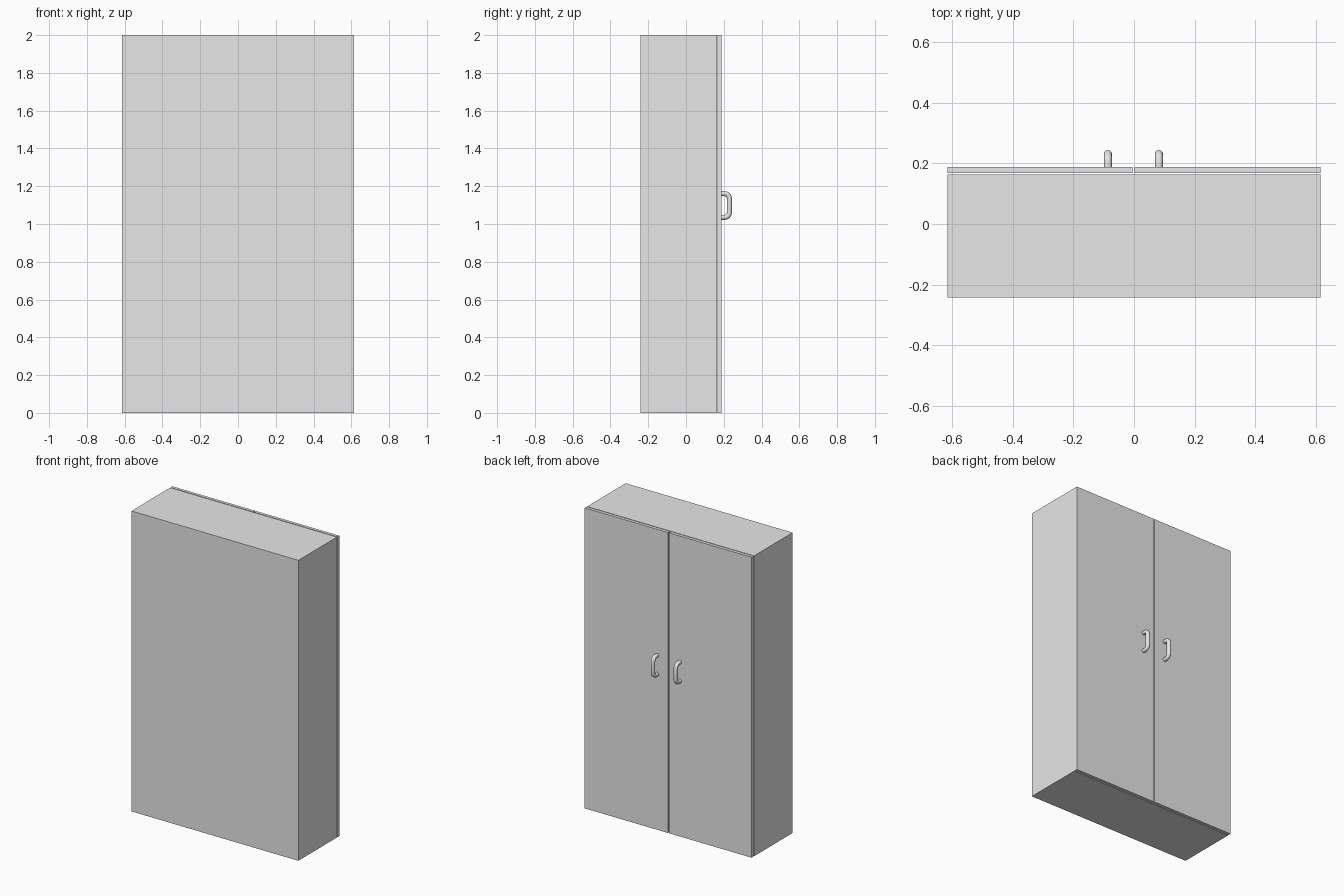
import bpy
import math
from mathutils import Vector

cube = bpy.data.objects.get("Cube")
if cube:
    bpy.data.objects.remove(cube, do_unlink=True)

grey = bpy.data.materials.new("light grey")
grey.use_nodes = True
grey.diffuse_color = (0.8, 0.8, 0.8, 1)
grey.node_tree.nodes["Principled BSDF"].inputs["Base Color"].default_value = (0.8, 0.8, 0.8, 1)


def box(name, low, high):
    """Add a box spanning two opposite corners."""
    low, high = Vector(low), Vector(high)
    bpy.ops.mesh.primitive_cube_add(size=1, location=(low + high) / 2)
    obj = bpy.context.object
    obj.name = name
    obj.scale = high - low
    bpy.ops.object.transform_apply(location=False, rotation=False, scale=True)
    obj.data.materials.append(grey)
    return obj


def handle(name, x, z_low=1.035, z_high=1.161, y_door=0.186, y_out=0.23, bend=0.026):
    """Sweep a round bar along a C-shaped path with rounded corners."""
    path = [(y_door, z_low)]
    for centre_z, start in ((z_low + bend, -90), (z_high - bend, 0)):
        for step in range(5):
            a = math.radians(start + step * 22.5)
            path.append((y_out - bend + bend * math.cos(a), centre_z + bend * math.sin(a)))
    path.append((y_door, z_high))

    curve = bpy.data.curves.new(name, "CURVE")
    curve.dimensions = "3D"
    curve.bevel_depth = 0.0135
    curve.bevel_resolution = 4
    curve.use_fill_caps = True
    spline = curve.splines.new("POLY")
    spline.points.add(len(path) - 1)
    for point, (y, z) in zip(spline.points, path):
        point.co = (x, y, z, 1)
    obj = bpy.data.objects.new(name, curve)
    bpy.context.collection.objects.link(obj)
    bpy.ops.object.select_all(action="DESELECT")
    obj.select_set(True)
    bpy.context.view_layer.objects.active = obj
    bpy.ops.object.convert(target="MESH")
    obj = bpy.context.object
    obj.data.materials.clear()
    obj.data.materials.append(grey)
    bpy.ops.object.shade_smooth_by_angle(angle=math.radians(40))


# Cabinet body
box("cabinet_body", (-0.615, -0.242, 0), (0.614, 0.163, 2))

# Pair of doors with a narrow gap between them
box("right_door", (-0.615, 0.168, 0), (-0.005, 0.188, 2))
box("left_door", (0.002, 0.168, 0), (0.615, 0.188, 2))

# Door handles either side of the gap
handle("right_handle", -0.086)
handle("left_handle", 0.082)
